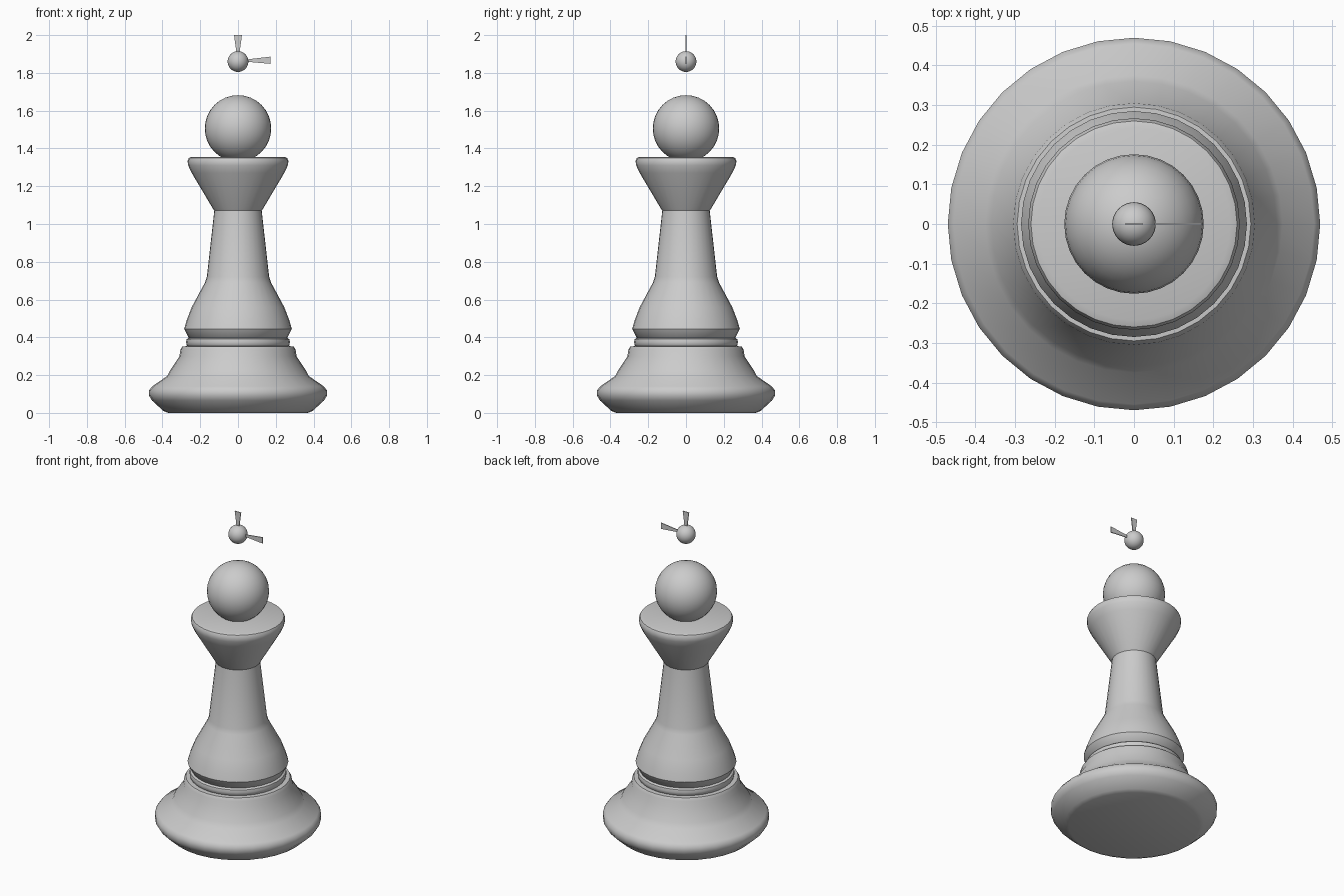
import bpy, bmesh
from math import sin, cos, pi, radians

if "Cube" in bpy.data.objects:
    bpy.data.objects.remove(bpy.data.objects["Cube"])

SEGMENTS = 32


def finish(name, bm, angle=None):
    bmesh.ops.recalc_face_normals(bm, faces=bm.faces)
    mesh = bpy.data.meshes.new(name)
    bm.to_mesh(mesh)
    bm.free()
    obj = bpy.data.objects.new(name, mesh)
    bpy.context.collection.objects.link(obj)
    if angle is not None:
        bpy.ops.object.select_all(action='DESELECT')
        obj.select_set(True)
        bpy.context.view_layer.objects.active = obj
        bpy.ops.object.shade_smooth_by_angle(angle=radians(angle))
    return obj


def lathe(name, profile, angle=40):
    """Closed turned solid from (radius, height) points, bottom to top."""
    bm = bmesh.new()
    rings = [[bm.verts.new((r * cos(2 * pi * i / SEGMENTS), r * sin(2 * pi * i / SEGMENTS), z))
              for i in range(SEGMENTS)] for r, z in profile]
    for low, high in zip(rings, rings[1:]):
        for i in range(SEGMENTS):
            j = (i + 1) % SEGMENTS
            bm.faces.new((low[i], low[j], high[j], high[i]))
    bm.faces.new(rings[0][::-1])
    bm.faces.new(rings[-1])
    return finish(name, bm, angle)


def ball(name, radius, z):
    bm = bmesh.new()
    bmesh.ops.create_uvsphere(bm, u_segments=32, v_segments=16, radius=radius)
    bmesh.ops.translate(bm, verts=bm.verts, vec=(0, 0, z))
    return finish(name, bm, 60)


def blade(name, outline, thickness=0.005):
    """Thin flat plate in the xz plane."""
    bm = bmesh.new()
    face = bm.faces.new([bm.verts.new((x, -thickness / 2, z)) for x, z in outline])
    out = bmesh.ops.extrude_face_region(bm, geom=[face])
    moved = [v for v in out["geom"] if isinstance(v, bmesh.types.BMVert)]
    bmesh.ops.translate(bm, verts=moved, vec=(0, thickness, 0))
    return finish(name, bm)


# Foot with rounded edge
lathe("base", [(0.37, 0.0), (0.395, 0.01), (0.455, 0.065), (0.47, 0.09), (0.47, 0.12),
               (0.455, 0.14), (0.375, 0.195), (0.36, 0.225), (0.31, 0.30),
               (0.305, 0.335), (0.295, 0.352), (0.25, 0.354)])

# Narrow ring between foot and body
lathe("neck_ring", [(0.26, 0.345), (0.272, 0.358), (0.275, 0.375), (0.272, 0.39), (0.26, 0.398)])

# Tapered body
lathe("body", [(0.255, 0.394), (0.262, 0.398), (0.285, 0.445), (0.272, 0.49), (0.245, 0.56),
               (0.175, 0.69), (0.165, 0.72), (0.125, 1.075)])

# Flared collar with rounded rim
lathe("collar", [(0.125, 1.07), (0.132, 1.08), (0.245, 1.27), (0.264, 1.31),
                 (0.267, 1.335), (0.26, 1.35), (0.243, 1.356)])

# Head and floating ball
ball("head", 0.176, 1.506)
ball("floating_ball", 0.055, 1.86)

# Two thin pointers on the floating ball
blade("upright_pointer", [(-0.008, 1.905), (0.008, 1.905), (0.021, 2.0), (-0.021, 2.0)])
blade("side_pointer", [(0.045, 1.859), (0.172, 1.848), (0.172, 1.886), (0.045, 1.871)])
